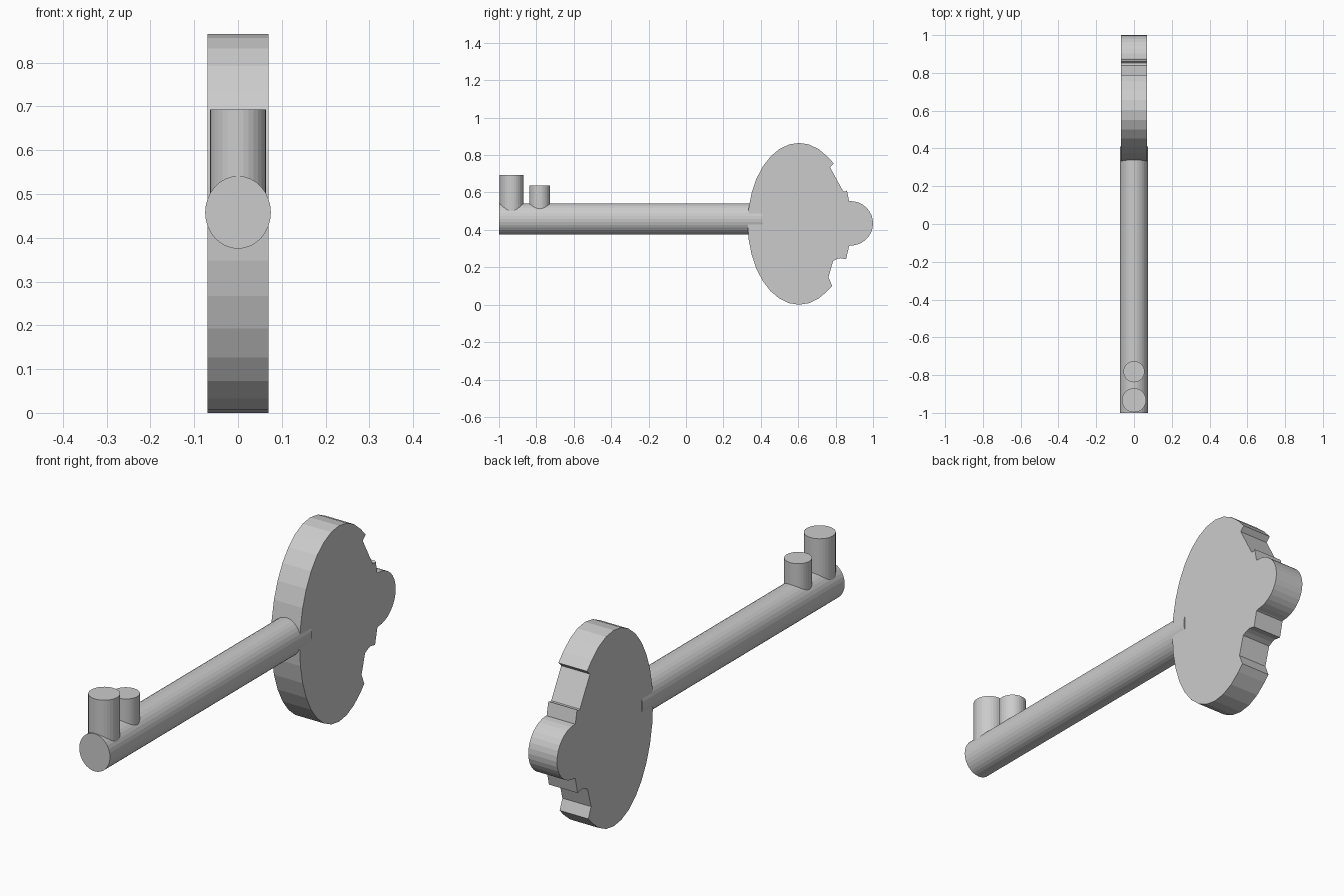
import bpy
import bmesh
from math import sin, cos, tau
from mathutils import Matrix, Vector

SIDES = 32

cube = bpy.data.objects.get("Cube")
if cube:
    bpy.data.objects.remove(cube, do_unlink=True)

grey = bpy.data.materials.new("plain grey")
grey.use_nodes = True
colour = (0.6, 0.6, 0.6, 1)
grey.diffuse_color = colour
grey.node_tree.nodes["Principled BSDF"].inputs["Base Color"].default_value = colour


def add_object(name, bm):
    bmesh.ops.recalc_face_normals(bm, faces=bm.faces)
    mesh = bpy.data.meshes.new(name)
    bm.to_mesh(mesh)
    bm.free()
    mesh.materials.append(grey)
    obj = bpy.data.objects.new(name, mesh)
    bpy.context.collection.objects.link(obj)
    return obj


def cylinder(name, centre, radii, length, along_y=False):
    """Elliptical cylinder, upright or lying along y."""
    bm = bmesh.new()
    bmesh.ops.create_cone(bm, cap_ends=True, segments=SIDES,
                          radius1=1, radius2=1, depth=length)
    bmesh.ops.scale(bm, vec=(*radii, 1), verts=bm.verts)
    if along_y:
        bmesh.ops.rotate(bm, matrix=Matrix.Rotation(tau / 4, 3, "X"), verts=bm.verts)
    bmesh.ops.translate(bm, vec=centre, verts=bm.verts)
    return add_object(name, bm)


def arc(centre, radii, first, last):
    """Points (y, z) on an ellipse, counted in steps of one side."""
    return [(centre[0] + radii[0] * cos(tau * k / SIDES),
             centre[1] + radii[1] * sin(tau * k / SIDES))
            for k in range(first, last + 1)]


# Round shaft and the two upright teeth near its tip
cylinder("shaft", (0, -0.295, 0.458), (0.075, 0.083), 1.41, along_y=True)
for name, y, radius, top in (("front_tooth", -0.933, 0.064, 0.693),
                             ("rear_tooth", -0.782, 0.056, 0.637)):
    base = 0.46
    cylinder(name, (0, y, (base + top) / 2), (radius, radius), top - base)

# Flat oval handle with notches and a round lobe at the back
lower_notch = [(0.781, 0.10), (0.762, 0.147), (0.786, 0.233), (0.805, 0.243),
               (0.824, 0.249), (0.856, 0.243), (0.872, 0.313)]
upper_notch = [(0.872, 0.553), (0.86, 0.612), (0.853, 0.605), (0.84, 0.607),
               (0.77, 0.735), (0.79, 0.755)]
outline = (arc((0.604, 0.4325), (0.274, 0.4325), 5, 27) + lower_notch
           + arc((0.879, 0.435), (0.121, 0.119), -8, 8) + upper_notch)
bm = bmesh.new()
face = bm.faces.new([bm.verts.new((-0.07, y, z)) for y, z in outline])
result = bmesh.ops.extrude_face_region(bm, geom=[face])
moved = [v for v in result["geom"] if isinstance(v, bmesh.types.BMVert)]
bmesh.ops.translate(bm, vec=Vector((0.14, 0, 0)), verts=moved)
# Extruding a lone face keeps it as the left cap
add_object("handle", bm)
